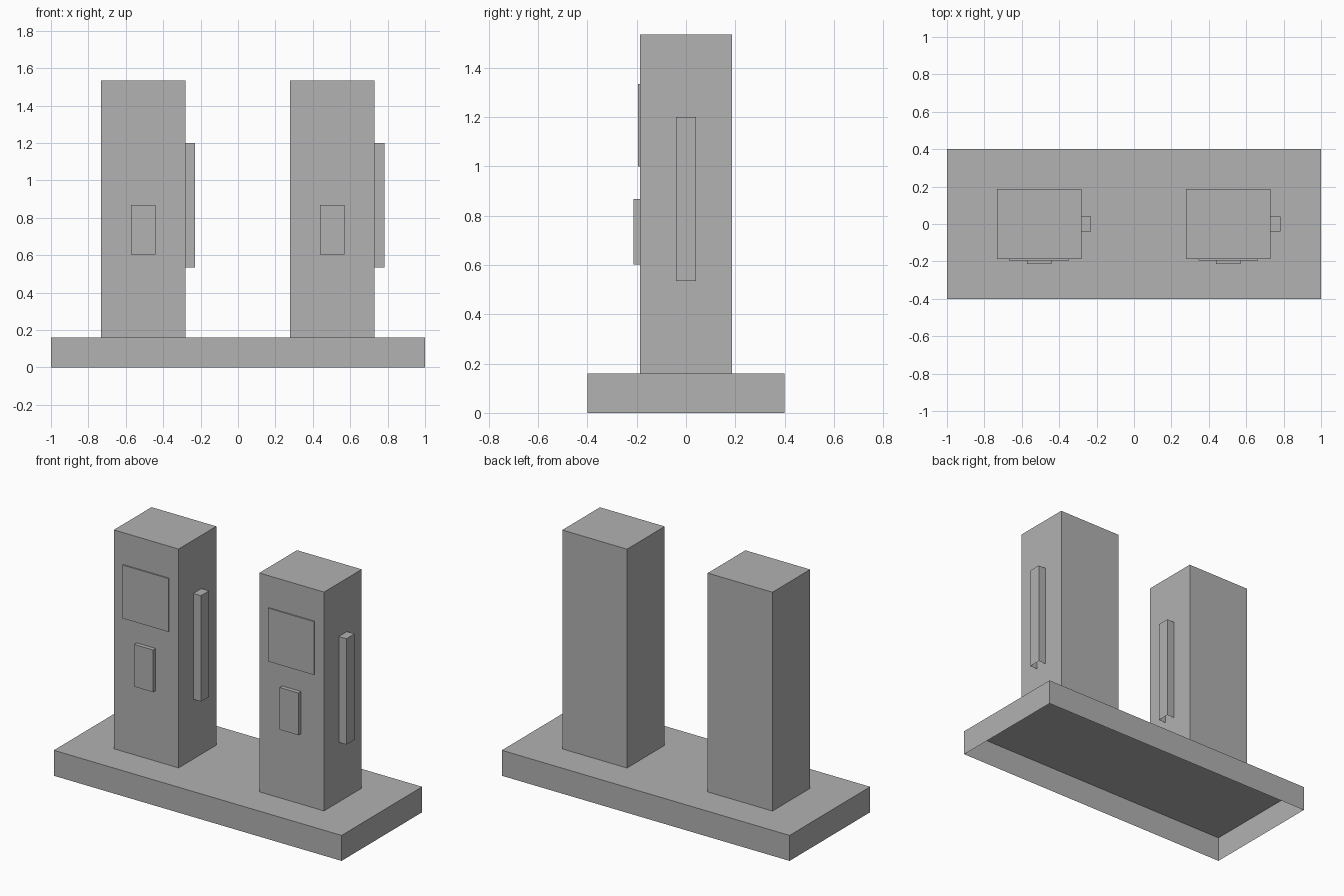
import bpy, bmesh

if "Cube" in bpy.data.objects:
    bpy.data.objects.remove(bpy.data.objects["Cube"])

grey = bpy.data.materials.new("plain grey")
grey.diffuse_color = (0.445, 0.445, 0.445, 1)
grey.use_nodes = True
grey.node_tree.nodes["Principled BSDF"].inputs["Base Color"].default_value = grey.diffuse_color


def shell(name, x, y, z):
    """Box between the given (min, max) ranges, left open underneath."""
    bm = bmesh.new()
    bmesh.ops.create_cube(bm, size=1)
    for v in bm.verts:
        v.co = [r[0] if c < 0 else r[1] for c, r in zip(v.co, (x, y, z))]
    bm.normal_update()
    bottom = [f for f in bm.faces if f.normal.z < -0.5]
    bmesh.ops.delete(bm, geom=bottom, context='FACES_ONLY')
    mesh = bpy.data.meshes.new(name)
    bm.to_mesh(mesh)
    bm.free()
    mesh.materials.append(grey)
    obj = bpy.data.objects.new(name, mesh)
    bpy.context.collection.objects.link(obj)
    return obj


# Plinth
shell("base", (-1, 1), (-0.4, 0.4), (0, 0.16))

# Two identical pillars with their fittings
for side, cx in (("left", -0.507), ("right", 0.504)):
    shell(side + "_pillar", (cx - 0.225, cx + 0.225), (-0.187, 0.187), (0.16, 1.535))
    shell(side + "_screen", (cx - 0.16, cx + 0.16), (-0.195, -0.187), (1.0, 1.335))
    shell(side + "_keypad", (cx - 0.065, cx + 0.065), (-0.213, -0.187), (0.603, 0.868))
    shell(side + "_handle", (cx + 0.225, cx + 0.278), (-0.04, 0.04), (0.535, 1.2))
